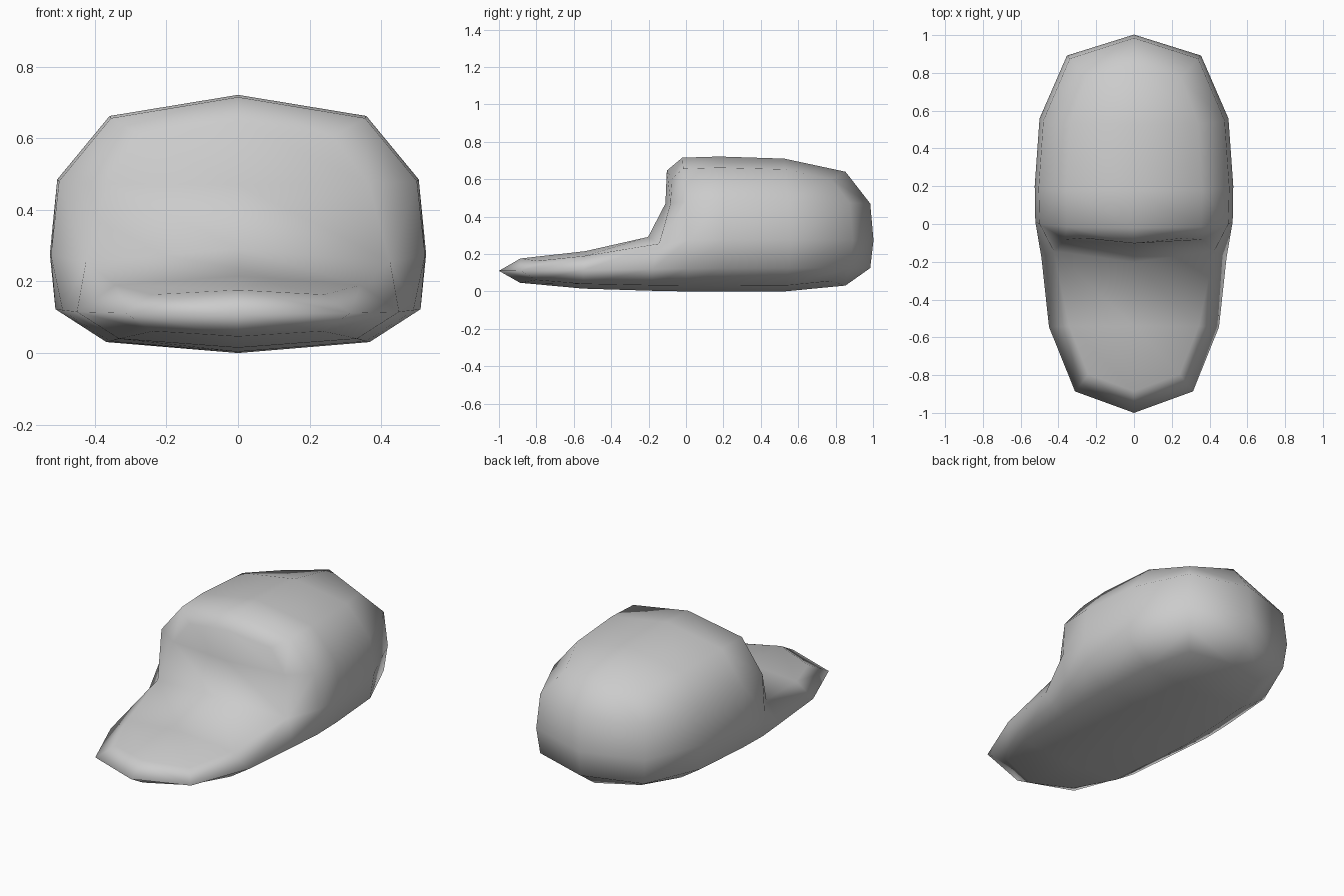
import bpy
import bmesh

default_cube = bpy.data.objects.get("Cube")
if default_cube:
    bpy.data.objects.remove(default_cube, do_unlink=True)


def make_material(name, colour):
    material = bpy.data.materials.new(name)
    material.use_nodes = True
    material.diffuse_color = colour
    material.node_tree.nodes["Principled BSDF"].inputs["Base Color"].default_value = colour
    return material


# Cage corners on the left half: half width, depth, height
corners = {
    "toe_low": (.40, -1, .03),
    "toe_high": (.40, -1, .19),
    "step_low": (.48, -.1, 0),
    "step_mid": (.52, -.08, .24),
    "step_high": (.44, -.14, .70),
    "waist_low": (.48, .1, 0),
    "waist_mid": (.56, .12, .25),
    "waist_high": (.48, .1, .73),
    "back_low": (.40, .95, 0),
    "back_mid": (.48, 1.02, .25),
    "back_high": (.40, .95, .69),
}

# Closed side outline, bridged across the width
outline = [
    "toe_low", "toe_high", "step_mid", "step_high", "waist_high",
    "back_high", "back_mid", "back_low", "waist_low", "step_low",
]

# Panels that cover each side
side_panels = [
    ("toe_low", "step_low", "step_mid", "toe_high"),
    ("step_low", "waist_low", "waist_mid", "step_mid"),
    ("waist_low", "back_low", "back_mid", "waist_mid"),
    ("step_mid", "waist_mid", "waist_high", "step_high"),
    ("waist_mid", "back_mid", "back_high", "waist_high"),
]

bm = bmesh.new()
left = {name: bm.verts.new((x, y, z)) for name, (x, y, z) in corners.items()}
right = {name: bm.verts.new((-x, y, z)) for name, (x, y, z) in corners.items()}

for first, second in zip(outline, outline[1:] + outline[:1]):
    bm.faces.new((left[first], left[second], right[second], right[first]))
for panel in side_panels:
    for side in (left, right):
        bm.faces.new([side[name] for name in panel])

bmesh.ops.recalc_face_normals(bm, faces=bm.faces)
for face in bm.faces:
    face.smooth = True

mesh = bpy.data.meshes.new("rounded_body")
bm.to_mesh(mesh)
bm.free()

# Soft body with a flat front lip and a tall rounded back
body = bpy.data.objects.new("rounded_body", mesh)
bpy.context.collection.objects.link(body)
mesh.materials.append(make_material("light_grey", (.6, .6, .6, 1)))

rounding = body.modifiers.new("rounding", "SUBSURF")
rounding.levels = 1
rounding.render_levels = 1
rounding.use_limit_surface = False
